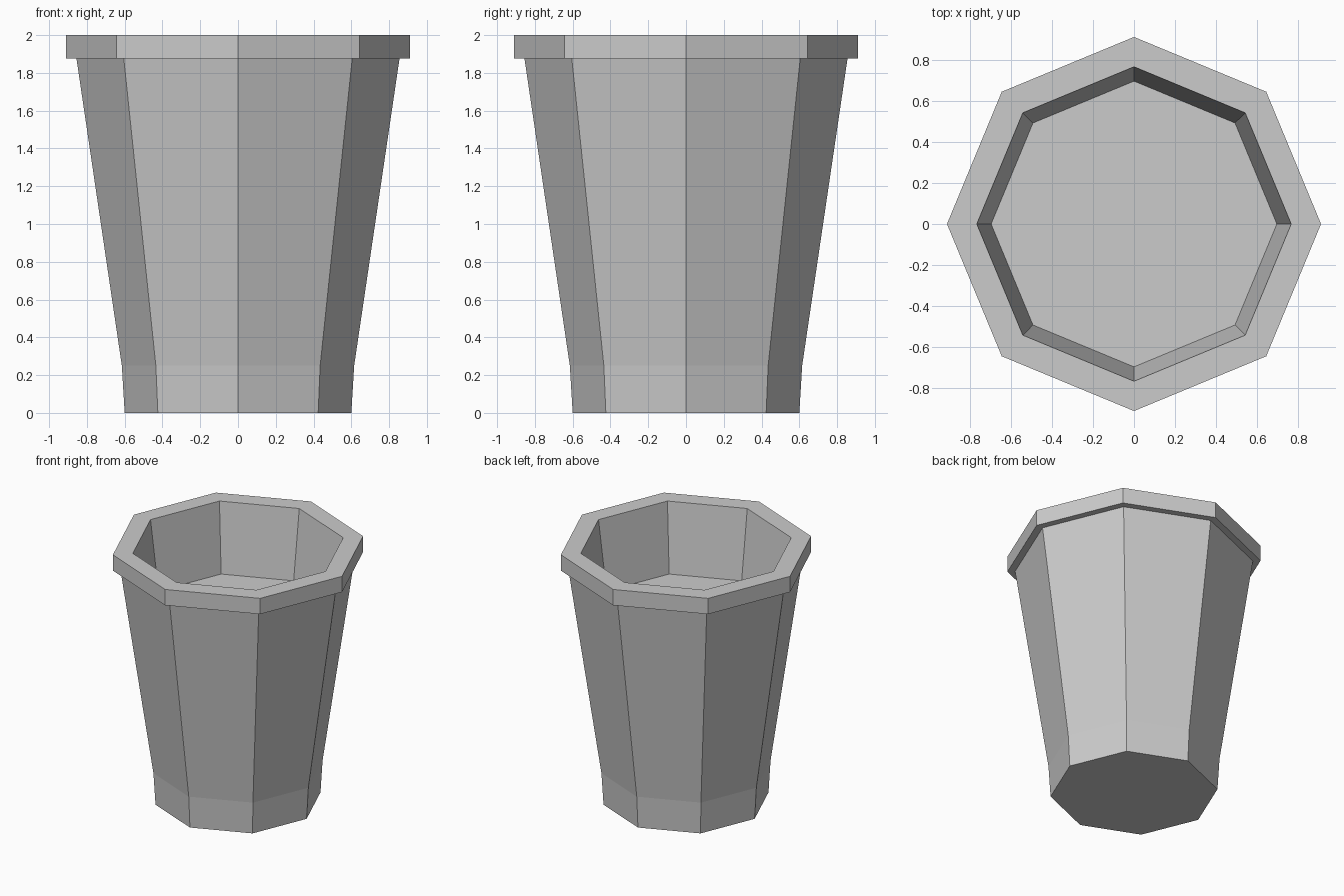
import bpy, bmesh, math

cube = bpy.data.objects.get("Cube")
if cube:
    bpy.data.objects.remove(cube, do_unlink=True)

SIDES = 8

# Plain grey material
grey = bpy.data.materials.new("grey")
grey.use_nodes = True
colour = (0.6, 0.6, 0.6, 1)
grey.diffuse_color = colour
grey.node_tree.nodes["Principled BSDF"].inputs["Base Color"].default_value = colour


def lathe(name, profile):
    """Stack octagon rings of (radius, height), capping both ends."""
    bm = bmesh.new()
    rings = []
    for radius, height in profile:
        angles = [math.tau * i / SIDES for i in range(SIDES)]
        rings.append([bm.verts.new((radius * math.cos(a), radius * math.sin(a), height))
                      for a in angles])
    for low, high in zip(rings, rings[1:]):
        for i in range(SIDES):
            j = (i + 1) % SIDES
            bm.faces.new((low[i], low[j], high[j], high[i]))
    bm.faces.new(rings[0][::-1])
    bm.faces.new(rings[-1])
    bmesh.ops.recalc_face_normals(bm, faces=bm.faces)
    mesh = bpy.data.meshes.new(name)
    bm.to_mesh(mesh)
    bm.free()
    mesh.materials.append(grey)
    obj = bpy.data.objects.new(name, mesh)
    bpy.context.collection.objects.link(obj)
    return obj


# Foot, tapered wall, overhanging rim, then down inside to the recessed floor
lathe("plant_pot", [
    (0.60, 0), (0.615, 0.25), (0.855, 1.875),
    (0.91, 1.875), (0.91, 2),
    (0.765, 2), (0.695, 1.455),
])
